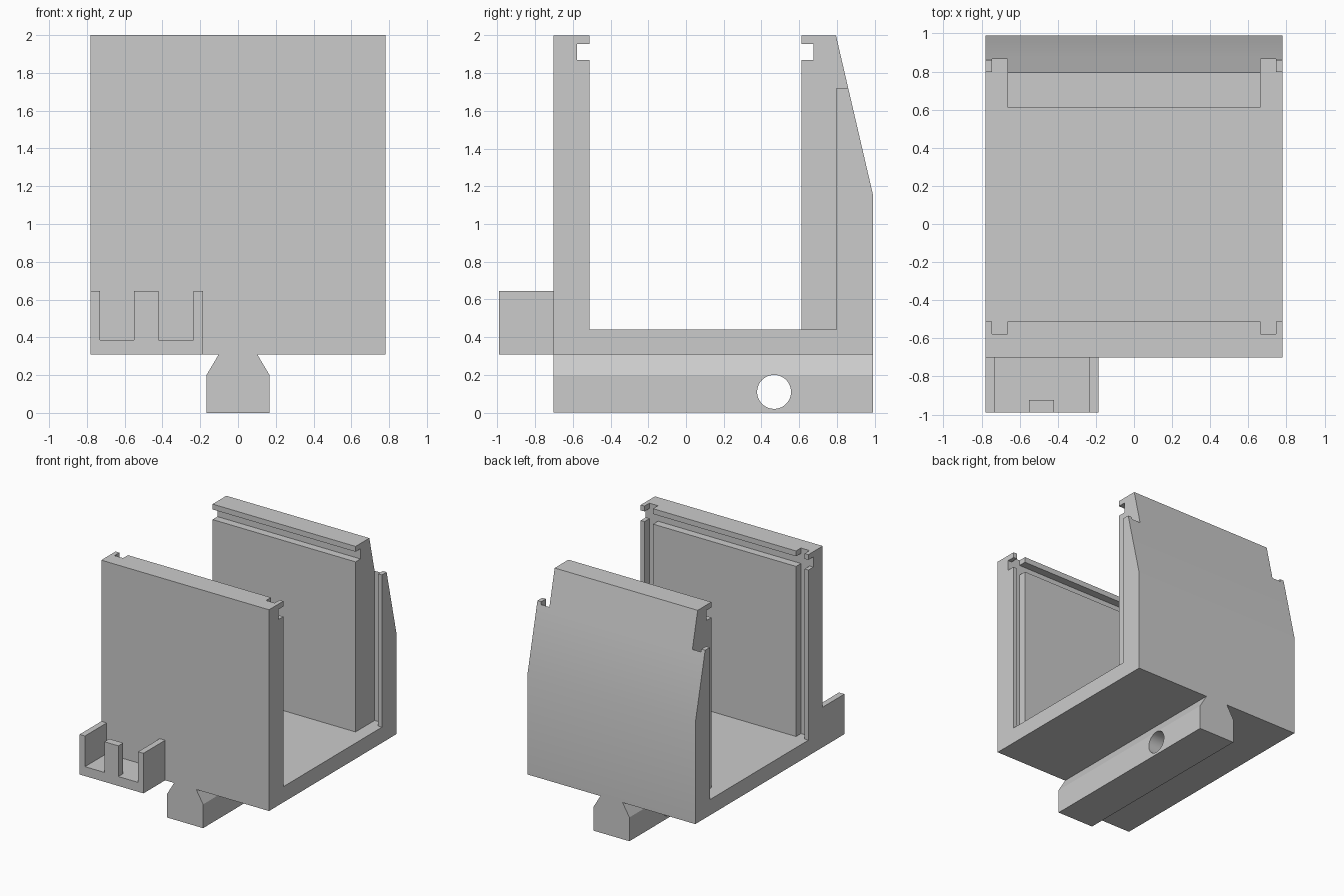
import bpy
import math

old = bpy.data.objects.get("Cube")
if old:
    bpy.data.objects.remove(old, do_unlink=True)

grey = bpy.data.materials.new("light_grey")
grey.use_nodes = True
grey.diffuse_color = (0.6, 0.6, 0.6, 1)
grey.node_tree.nodes["Principled BSDF"].inputs["Base Color"].default_value = (0.6, 0.6, 0.6, 1)

HALF = 0.78        # half width of the body
INNER = 0.665      # where the end recesses begin
GROOVE = 0.745     # outer edge of the vertical slots
BASE, FLOOR, TOP = 0.308, 0.44, 2.0
FRONT, BACK = -0.702, 0.99


def prism(name, profile, start, end, axis):
    """Extrude a closed profile along x (profile is y,z) or y (profile is x,z)."""
    def place(p, t):
        return (t, *p) if axis == "x" else (p[0], t, p[1])
    n = len(profile)
    verts = [place(p, t) for t in (start, end) for p in profile]
    faces = [tuple(range(n)), tuple(range(2 * n - 1, n - 1, -1))]
    faces += [(i, i + n, (i + 1) % n + n, (i + 1) % n) for i in range(n)]
    mesh = bpy.data.meshes.new(name)
    mesh.from_pydata(verts, [], faces)
    obj = bpy.data.objects.new(name, mesh)
    bpy.context.collection.objects.link(obj)
    mesh.materials.append(grey)
    select(obj)
    bpy.ops.object.mode_set(mode="EDIT")
    bpy.ops.mesh.select_all(action="SELECT")
    bpy.ops.mesh.normals_make_consistent(inside=False)
    bpy.ops.object.mode_set(mode="OBJECT")
    return obj


def select(obj):
    bpy.ops.object.select_all(action="DESELECT")
    obj.select_set(True)
    bpy.context.view_layer.objects.active = obj


def box(name, x, y, z):
    rect = [(y[0], z[0]), (y[1], z[0]), (y[1], z[1]), (y[0], z[1])]
    return prism(name, rect, min(x), max(x), "x")


def cut(obj, cutter):
    """Subtract a cutter and discard it."""
    cutter.hide_render = True
    mod = obj.modifiers.new("cut", "BOOLEAN")
    mod.operation, mod.solver, mod.object = "DIFFERENCE", "EXACT", cutter
    select(obj)
    bpy.ops.object.modifier_apply(modifier=mod.name)
    bpy.data.objects.remove(cutter, do_unlink=True)


def finish(obj):
    select(obj)
    bpy.ops.object.shade_smooth_by_angle(angle=math.radians(30))


# U-shaped body with a horizontal slot near the top of each wall
front_in, back_in, slot = -0.512, 0.612, 0.065
low, high = 1.87, 1.955
body = prism("channel_body", [
    (FRONT, BASE), (BACK, BASE), (BACK, 1.16), (0.795, TOP), (back_in, TOP),
    (back_in, high), (back_in + slot, high), (back_in + slot, low), (back_in, low),
    (back_in, FLOOR), (front_in, FLOOR),
    (front_in, low), (front_in - slot, low), (front_in - slot, high), (front_in, high),
    (front_in, TOP), (FRONT, TOP)], -HALF, HALF, "x")

# Vertical slots, thinned ends and top corner notches on both sides
for s in (-1, 1):
    end, channel = (s * INNER, s), (s * INNER, s * GROOVE)
    cut(body, box("end_cutter", end, (0.4, 0.798), (FLOOR, 2.2)))
    cut(body, box("notch_cutter", end, (0.4, 1.2), (1.72, 2.2)))
    cut(body, box("back_slot_cutter", channel, (0.6, 0.865), (FLOOR, 2.2)))
    cut(body, box("front_slot_cutter", channel, (front_in - slot, -0.3), (FLOOR, 2.2)))
finish(body)

# Mounting rail with a narrowed neck and a round cross hole
w, neck = 0.167, 0.103
rail = prism("mounting_rail", [(-w, 0), (w, 0), (w, 0.2), (neck, BASE),
                               (-neck, BASE), (-w, 0.2)], FRONT, BACK, "y")
circle = [(0.467 + 0.09 * math.cos(a), 0.11 + 0.09 * math.sin(a))
          for a in (math.tau * i / 48 for i in range(48))]
cut(rail, prism("hole_cutter", circle, -0.4, 0.4, "x"))
finish(rail)

# Small open tray on the front with a centre post
left, right, lip, tray_floor, tray_top = -HALF, -0.186, 0.05, 0.387, 0.645
tray = prism("front_tray", [
    (left, BASE), (right, BASE), (right, tray_top), (right - lip, tray_top),
    (right - lip, tray_floor), (left + lip, tray_floor),
    (left + lip, tray_top), (left, tray_top)], -BACK, FRONT, "y")
post = box("tray_post", (-0.55, -0.42), (-BACK, -0.925), (BASE + 0.02, tray_top))
for part in (tray, post):
    finish(part)
